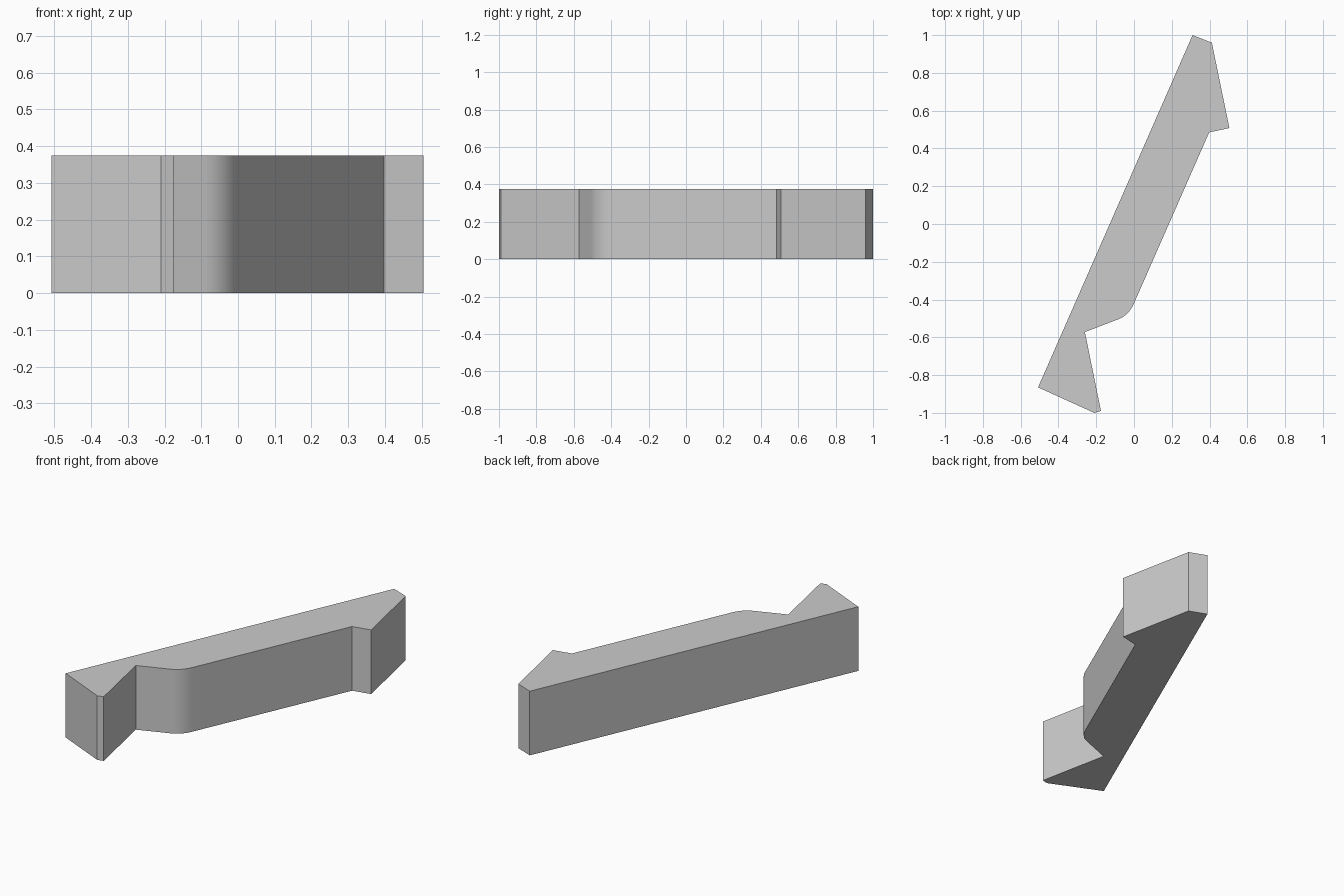
import bpy
import bmesh
from mathutils import Vector

HEIGHT = 0.375
ARC_STEPS = 8

cube = bpy.data.objects.get("Cube")
if cube:
    bpy.data.objects.remove(cube, do_unlink=True)


def rounded_corner(start, corner, end):
    """Points of a curve that rounds off a corner."""
    a, b, c = Vector(start), Vector(corner), Vector(end)
    ts = [i / ARC_STEPS for i in range(ARC_STEPS + 1)]
    return [tuple(a * (1 - t) ** 2 + b * 2 * t * (1 - t) + c * t * t) for t in ts]


# Outline: hooked tail, rounded shoulder, straight arm, hooked head
tail = [(-0.508, -0.865), (-0.21, -1.0), (-0.175, -0.99), (-0.26, -0.572)]
shoulder = rounded_corner((-0.085, -0.505), (-0.028, -0.484), (0.0, -0.42))
head = [(0.398, 0.485), (0.505, 0.508), (0.412, 0.96), (0.31, 1.0)]
outline = tail + shoulder + head

# Extrude the outline upwards
bm = bmesh.new()
base = bm.faces.new([bm.verts.new((x, y, 0)) for x, y in outline])
extruded = bmesh.ops.extrude_face_region(bm, geom=[base], use_keep_orig=True)
top_verts = [g for g in extruded["geom"] if isinstance(g, bmesh.types.BMVert)]
bmesh.ops.translate(bm, verts=top_verts, vec=(0, 0, HEIGHT))
bmesh.ops.recalc_face_normals(bm, faces=bm.faces[:])

# Smooth only the narrow strips of the rounded shoulder
lo, hi = Vector(shoulder[0]), Vector(shoulder[-1])
for face in bm.faces:
    c = face.calc_center_median()
    face.smooth = (abs(face.normal.z) < 0.5 and lo.x < c.x < hi.x
                   and lo.y < c.y < hi.y)

mesh = bpy.data.meshes.new("double_hook_bar")
bm.to_mesh(mesh)
bm.free()

# Plain grey finish
grey = bpy.data.materials.new("plain_grey")
grey.use_nodes = True
colour = (0.6, 0.6, 0.6, 1)
grey.diffuse_color = colour
grey.node_tree.nodes["Principled BSDF"].inputs["Base Color"].default_value = colour
mesh.materials.append(grey)

bar = bpy.data.objects.new("double_hook_bar", mesh)
bpy.context.collection.objects.link(bar)
